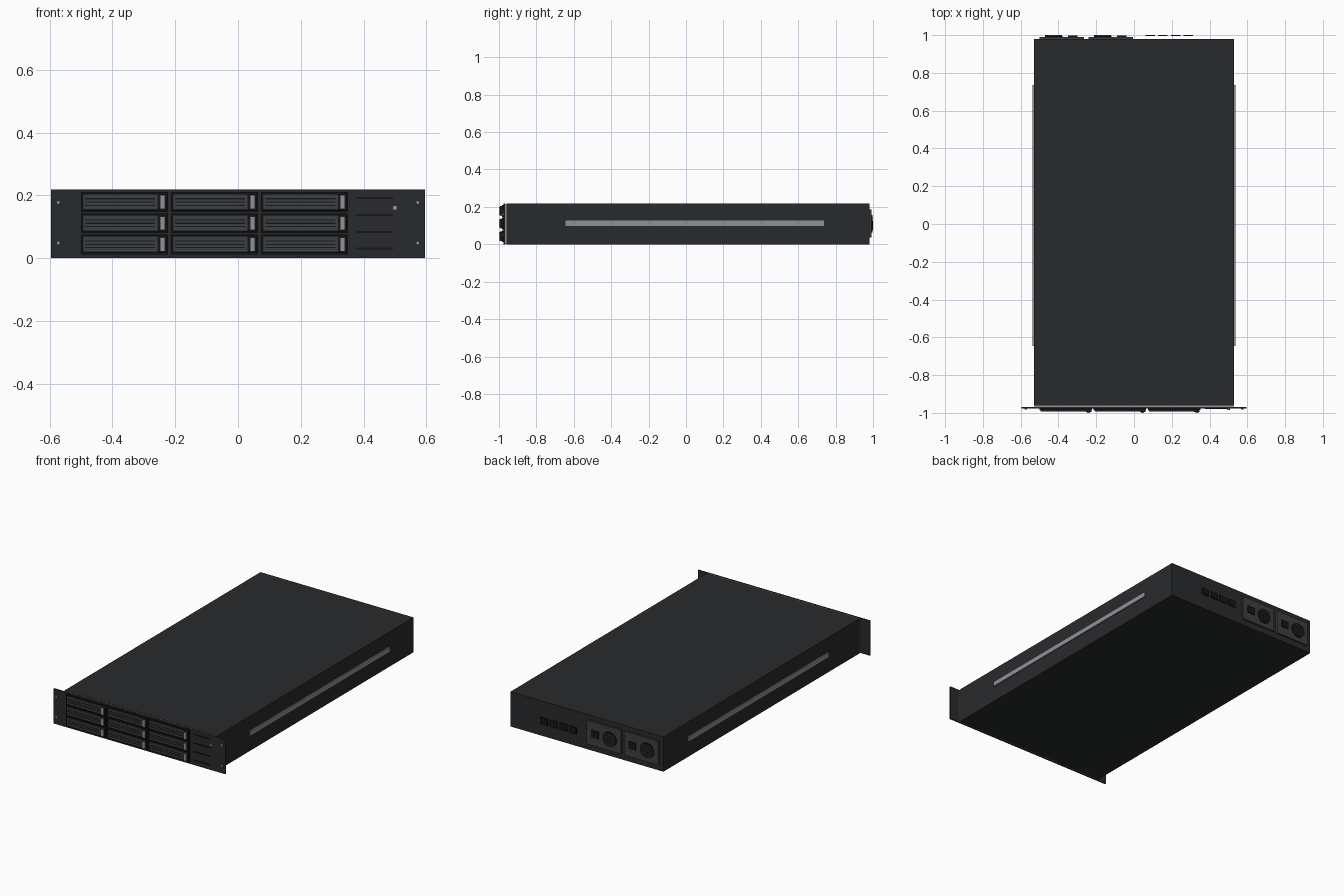
import bpy, math

if "Cube" in bpy.data.objects:
    bpy.data.objects.remove(bpy.data.objects["Cube"])


def material(name, rgb):
    m = bpy.data.materials.new(name)
    m.diffuse_color = (*rgb, 1)
    m.use_nodes = True
    m.node_tree.nodes["Principled BSDF"].inputs["Base Color"].default_value = m.diffuse_color
    return m


BODY = material("body_black", (0.022, 0.023, 0.025))
DARK = material("deep_black", (0.008, 0.008, 0.009))
CARRIER = material("carrier_grey", (0.045, 0.05, 0.054))
STEEL = material("steel", (0.28, 0.29, 0.31))


def box(name, x, y, z, mat, bevel=0.0):
    """Box from (min, max) pairs."""
    bpy.ops.mesh.primitive_cube_add(size=1, location=[(a + b) / 2 for a, b in (x, y, z)])
    o = bpy.context.object
    o.name = name
    o.scale = [b - a for a, b in (x, y, z)]
    bpy.ops.object.transform_apply(location=False, rotation=False, scale=True)
    o.data.materials.append(mat)
    if bevel:
        m = o.modifiers.new("edge", 'BEVEL')
        m.width, m.segments = bevel, 1
    return o


def disc(name, x, z, r, y, mat, sides=24):
    """Short cylinder along y, y given as (min, max)."""
    bpy.ops.mesh.primitive_cylinder_add(vertices=sides, radius=r, depth=y[1] - y[0],
                                        location=(x, sum(y) / 2, z),
                                        rotation=(math.pi / 2, 0, 0))
    o = bpy.context.object
    o.name = name
    o.data.materials.append(mat)
    bpy.ops.object.shade_smooth_by_angle()
    return o


def span(c, w):
    return (c - w / 2, c + w / 2)


H = 0.218

# Chassis, front seam and rack-ear faceplate
box("chassis", (-0.53, 0.53), (-0.96, 0.98), (0, H), BODY)
box("front_seam", (-0.528, 0.528), (-0.968, -0.96), (0.002, H - 0.002), STEEL)
box("faceplate", (-0.596, 0.596), (-0.976, -0.968), (0, H), BODY)

# Side rails and ear screws
for s in (-1, 1):
    box("side_rail", tuple(sorted((s * 0.53, s * 0.538))), (-0.645, 0.737), (0.097, 0.127), STEEL)
    for z in (0.048, 0.177):
        disc("ear_screw", s * 0.573, z, 0.006, (-0.981, -0.976), STEEL, 16)

# Drive bays: 3 x 3 frames with carrier, grooves and latch
for col in range(3):
    for row in range(3):
        cx, cz = -0.362 + 0.287 * col, 0.0435 + 0.0675 * row
        box("bay_frame", span(cx, 0.278), (-0.985, -0.976), span(cz, 0.063), DARK)
        box("drive_carrier", span(cx, 0.268), (-0.992, -0.985), span(cz, 0.053), CARRIER, 0.002)
        box("latch_recess", (cx + 0.106, cx + 0.136), (-0.994, -0.985), span(cz, 0.05), DARK)
        box("drive_latch", (cx + 0.113, cx + 0.129), (-1.0, -0.992), span(cz, 0.044), STEEL)
        for k in (-1, 0, 1):
            box("carrier_groove", (cx - 0.125, cx + 0.098), (-0.9935, -0.991),
                span(cz + k * 0.0105, 0.0035), DARK)

# Control area: vent slots and power button
for z in (0.03, 0.083, 0.137, 0.191):
    box("vent_slot", (0.376, 0.494), (-0.98, -0.976), span(z, 0.006), DARK)
disc("power_button", 0.5, 0.16, 0.008, (-0.984, -0.976), STEEL)

# Rear power supplies with socket and fan grille
for cx in (-0.383, -0.124):
    box("power_supply", span(cx, 0.236), (0.98, 0.991), (0.037, 0.187), CARRIER)
    box("power_socket", (cx + 0.034, cx + 0.084), (0.991, 0.997), (0.09, 0.135), DARK)
    disc("fan_opening", cx - 0.042, 0.11, 0.047, (0.991, 0.996), DARK, 32)
    for k in range(-2, 3):
        dz = k * 0.015
        half = math.sqrt(0.045 ** 2 - dz ** 2)
        box("fan_grille_bar", span(cx - 0.042, 2 * half), (0.995, 1.0),
            span(0.11 + dz, 0.005), CARRIER)

# Rear network ports
for i in range(4):
    box("rear_port", span(0.086 + 0.067 * i, 0.05), (0.994, 1.0), (0.083, 0.124), DARK)
